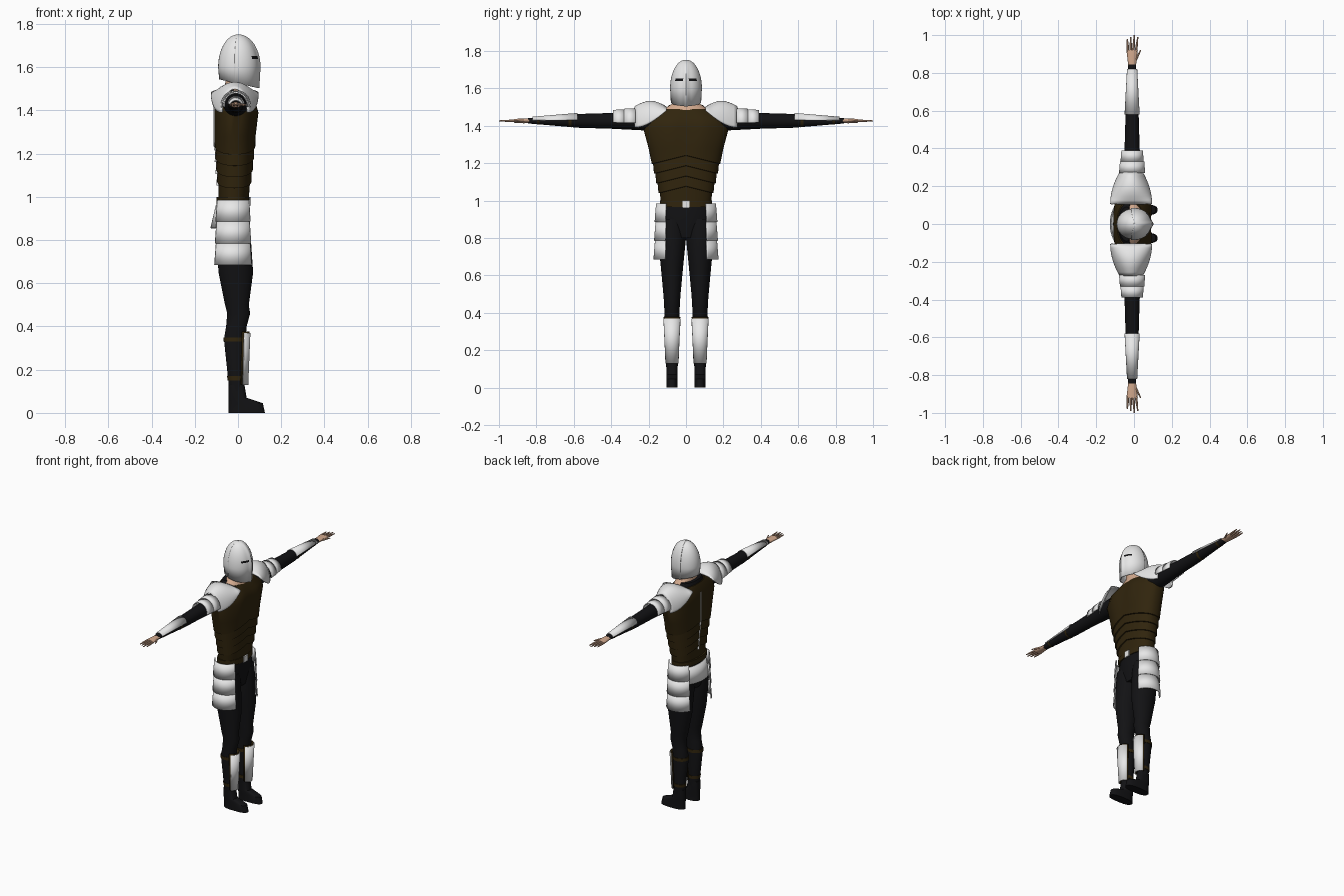
import bpy, bmesh, math
from math import cos, sin, radians, pi, exp

cube = bpy.data.objects.get("Cube")
if cube:
    bpy.data.objects.remove(cube)


def material(name, rgb):
    mat = bpy.data.materials.new(name)
    mat.use_nodes = True
    mat.diffuse_color = (*rgb, 1)
    shader = mat.node_tree.nodes["Principled BSDF"]
    shader.inputs["Base Color"].default_value = (*rgb, 1)
    return mat


STEEL = material("pale steel", (.8, .8, .8))
LEATHER = material("dark brown leather", (.03, .018, .004))
CLOTH = material("black cloth", (.006, .006, .007))
SKIN = material("skin", (.65, .4, .27))


def power(value, exponent):
    return math.copysign(abs(value) ** exponent, value)


def finish(name, mat, bm, thick=0, pair=False):
    """Turn a bmesh into a shaded object, optionally thickened and mirrored."""
    mesh = bpy.data.meshes.new(name)
    bm.to_mesh(mesh)
    bm.free()
    mesh.materials.append(mat)
    ob = bpy.data.objects.new(name, mesh)
    bpy.context.collection.objects.link(ob)
    bpy.ops.object.select_all(action="DESELECT")
    ob.select_set(True)
    bpy.context.view_layer.objects.active = ob
    bpy.ops.object.shade_smooth_by_angle(angle=radians(35))
    if thick:
        solid = ob.modifiers.new("thickness", "SOLIDIFY")
        solid.thickness, solid.offset = thick, 0
    if pair:
        mirror = ob.modifiers.new("mirror", "MIRROR")
        mirror.use_axis = (False, True, False)
    return ob


def loft(name, mat, axis, rows, centre=0, arc=None, sides=32, square=1,
         thick=0, grow=0, pair=False, warp=None):
    """Skin oval sections; row = (position, back, front, radius, own centre if any)."""
    bm = bmesh.new()
    start, end = arc or (0, 360)
    count = sides + 1 if arc else sides
    rings = []
    for pos, back, front, radius, *own in rows:
        middle = own[0] if own else centre
        ring = []
        for i in range(count):
            t = radians(start + (end - start) * i / sides)
            x = (back + front) / 2 + ((front - back) / 2 + grow) * power(cos(t), square)
            w = middle + (radius + grow) * power(sin(t), square)
            p = (x, w, pos) if axis == "z" else (x, pos, w)
            ring.append(bm.verts.new(warp(*p) if warp else p))
        rings.append(ring)
    for a, b in zip(rings, rings[1:]):
        for i in range(sides):
            j = (i + 1) % count
            bm.faces.new((a[i], a[j], b[j], b[i]))
    if not arc and not thick:
        bm.faces.new(rings[0])
        bm.faces.new(rings[-1])
    bmesh.ops.recalc_face_normals(bm, faces=bm.faces)
    return finish(name, mat, bm, thick, pair)


def sections(rows, *positions):
    """Sections of a limb, blended between its given rows."""
    found = []
    for pos in positions:
        for a, b in zip(rows, rows[1:]):
            low, high = sorted((a[0], b[0]))
            if low <= pos <= high:
                f = (pos - a[0]) / (b[0] - a[0])
                found.append([u + (v - u) * f for u, v in zip(a, b)])
                break
    return found


# Helmet: domed shell with a ridged visor laid over its front half
def helmet_shape(x, y, z):
    if x > 0:
        x += .1 * x * exp(-(y / .012) ** 2)
    if z < 1.6:
        z -= 3 * (1.6 - z) * x
    return x, y, z


dome = [(1.525, -.085, .085, .076)]
for degrees in range(0, 91, 5):
    a = radians(min(degrees, 89))
    dome.append((1.6 + .15 * sin(a), -.09 * cos(a), .09 * cos(a), .08 * cos(a)))
loft("helmet_shell", STEEL, "z", dome, sides=36, thick=.004, warp=helmet_shape)
visor = loft("helmet_visor", STEEL, "z", dome, arc=(-100, 100), sides=40, grow=.003,
             thick=.004, warp=helmet_shape)

# Eye slits: one row of visor faces on each side of the ridge
visor.data.materials.append(CLOTH)
for face in visor.data.polygons:
    x, y, z = face.center
    if x > 0 and abs(z - 1.645) < .005 and abs(abs(y) - .034) < .02:
        face.material_index = 1

# Neck and shirt collar
loft("neck", SKIN, "z", [(1.46, -.07, .06, .13), (1.5, -.06, .05, .1),
                         (1.52, -.06, .04, .07), (1.6, -.05, .04, .05)])
loft("shirt_collar", CLOTH, "z", [(1.44, -.1, .05, .16), (1.51, -.08, 0, .09)])


# Cuirass: overlapping waist bands below a muscled breastplate
def chest_shape(x, y, z):
    if 1.02 < z < 1.26:
        z += .025 * (1 - abs(y) / .1)
    elif x > 0:
        x += .016 * exp(-((abs(y) - .09) / .06) ** 2 - ((z - 1.36) / .07) ** 2)
    return x, y, z


torso = [(.99, -.09, .05, .134)]
for k in range(4):
    z, back, front, half = 1.05 + .055 * k, -.09 - .004 * k, .056 + .006 * k, .14 + .012 * k
    lip = .007
    torso += [(z, back, front, half), (z + .002, back - lip, front + lip, half + lip)]
torso += [(1.28, -.11, .08, .2), (1.39, -.11, .085, .23), (1.44, -.11, .08, .21),
          (1.49, -.09, .05, .12)]
loft("cuirass", LEATHER, "z", torso, sides=48, square=.85, warp=chest_shape)
loft("spine_strip", STEEL, "z",
     [(z, back - .003, -.08, .006) for z, back, front, half in torso[2:-1]])

# Belt and buckle
loft("belt", LEATHER, "z", [(z, -.1, .055, .14) for z in (.965, 1)], square=.85)
bm = bmesh.new()
bmesh.ops.create_cube(bm, size=.04)
for v in bm.verts:
    v.co.x = .056 + v.co.x * .2
    v.co.z += .98
finish("buckle", STEEL, bm)

# Hips, legs and boots
HIP = .075
leg = [(.9, -.09, .05, .07), (.8, -.1, .06, .075), (.65, -.09, .07, .06), (.5, -.06, .05, .046),
       (.46, -.05, .056, .043), (.4, -.055, .04, .04), (.34, -.065, .035, .044), (.1, -.04, .03, .03)]
loft("hips", CLOTH, "z", [(.98, -.09, .05, .13), (.9, -.1, .055, .148), (.8, -.09, .04, .1)])
loft("legs", CLOTH, "z", leg, HIP, pair=True)
loft("boots", CLOTH, "z", [(0, -.045, .125, .03), (.045, -.045, .115, .03),
                           (.07, -.045, .04, .03), (.13, -.045, .03, .03)],
     HIP, square=.75, pair=True)

# Greaves with leather backing and straps
shin = [(.13, -.03, .045, .035), (.37, -.03, .055, .047)]
loft("greaves", STEEL, "z", shin, HIP, arc=(-68, 68), thick=.005, pair=True)
loft("greave_backing", LEATHER, "z", [(z * 1.02, *size) for z, *size in shin], HIP,
     arc=(-82, 82), grow=-.004, thick=.004, pair=True)
for place, z in (("upper", .34), ("lower", .16)):
    loft(place + "_calf_straps", LEATHER, "z", sections(leg, z - .01, z + .01), HIP,
         grow=.003, pair=True)

# Tassets: three overlapping plates per hip, and a flap behind
for i, place in enumerate(("top", "middle", "lower")):
    top = .985 - .1 * i
    loft(place + "_hip_plates", STEEL, "z",
         [(top - .1, -.108, .062, .09), (top, -.1, .055, .082)], HIP,
         arc=(22, 158), thick=.006, grow=.003 * i, pair=True)
loft("rear_flap", STEEL, "z", [(.855, -.125, .1, .15), (.96, -.1, .08, .14)],
     arc=(125, 235), thick=.006)

# Sleeves, vambraces and straps
ARM = 1.426
arm = [(.15, -.07, .05, .055), (.4, -.05, .03, .042), (.57, -.045, .025, .037),
       (.845, -.03, .01, .014)]
loft("sleeves", CLOTH, "y", arm, ARM, pair=True)
loft("vambraces", STEEL, "y", sections(arm, .58, .82), ARM,
     arc=(8, 172), grow=.004, thick=.004, pair=True)
for place, y in (("elbow", .62), ("wrist", .79)):
    loft(place + "_straps", LEATHER, "y", sections(arm, y - .007, y + .007), ARM,
         grow=.001, pair=True)

# Pauldrons: wide shoulder cap and two upper-arm bands
cap = []
for k in range(9):
    t = k / 8
    base, top = 1.48 - .09 * sin(t * pi / 2), 1.5 + .03 * sin(t * pi)
    half = .108 - .05 * t * t
    cap.append((.105 + .17 * t, -.015 - half, half - .015, top - base, base))
loft("shoulder_caps", STEEL, "y", cap, arc=(0, 180), thick=.006, pair=True)
for place, inner, spread in (("upper", .27, .016), ("lower", .33, .013)):
    loft(place + "_arm_bands", STEEL, "y", sections(arm, inner, inner + .06), ARM,
         arc=(-10, 190), grow=spread, thick=.006, pair=True)


# Hands
def finger(name, x, y, tip_x, tip_y):
    rows = [(y, x, .007), ((y + tip_y) / 2, (x + tip_x) / 2, .006), (tip_y, tip_x, .003)]
    loft(name, SKIN, "y", [(p, c - r, c + r, r) for p, c, r in rows], ARM, sides=10, pair=True)


loft("palms", SKIN, "y", [(.83, -.03, .01, .012), (.87, -.034, .014, .013),
                          (.92, -.04, .02, .01)], ARM, sides=16, pair=True)
for i, label in enumerate(("little", "ring", "middle", "index")):
    x = -.032 + .014 * i
    finger(label + "_fingers", x, .91, x * 1.1 + .003 * i, 1 - .01 * abs(i - 2))
finger("thumbs", .005, .86, .035, .92)
